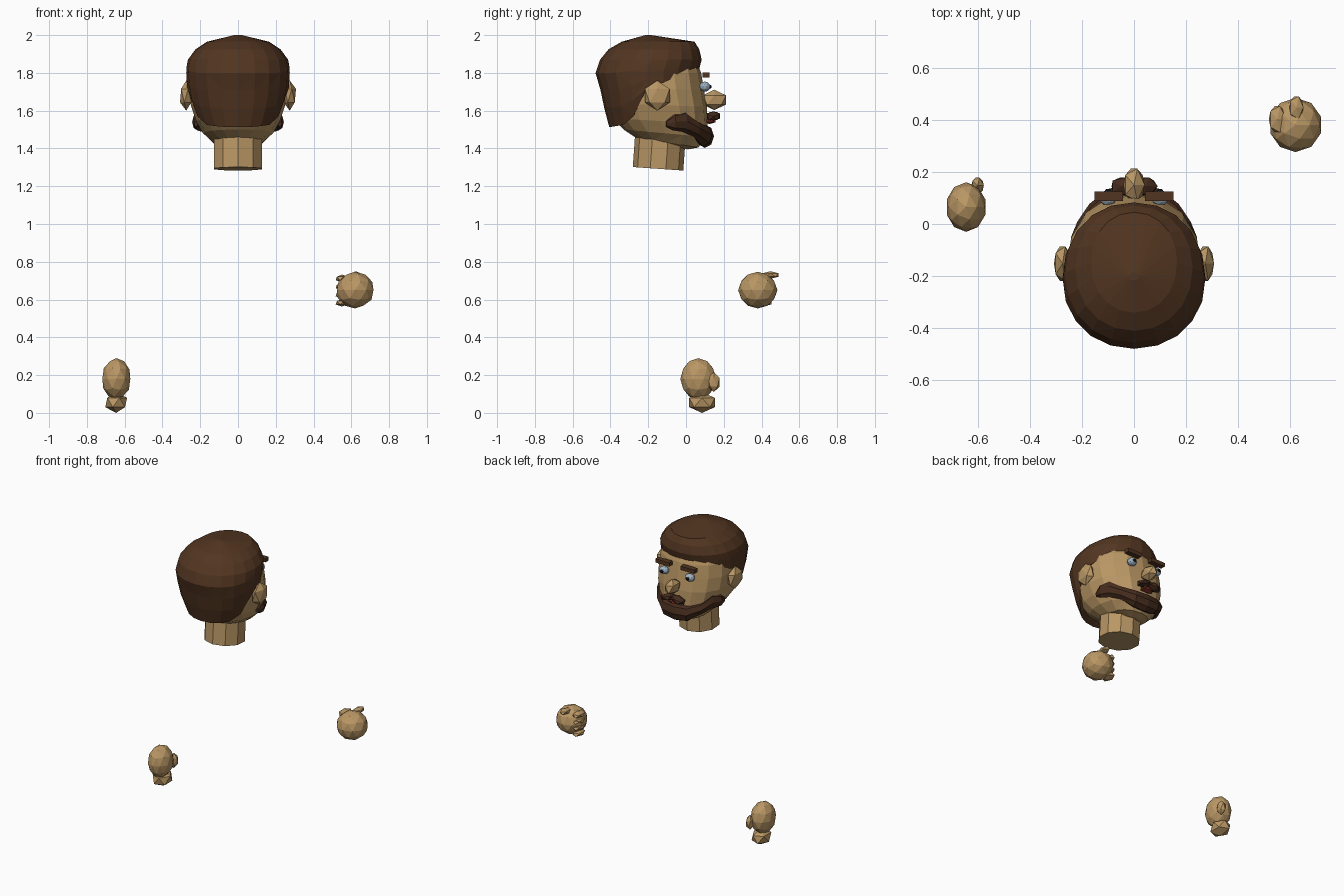
import bpy, bmesh, math
from mathutils import Vector, Matrix

if "Cube" in bpy.data.objects:
    bpy.data.objects.remove(bpy.data.objects["Cube"])


def mat(name, rgb):
    m = bpy.data.materials.new(name)
    m.diffuse_color = (*rgb, 1)
    m.use_nodes = True
    m.node_tree.nodes["Principled BSDF"].inputs["Base Color"].default_value = m.diffuse_color
    return m


SKIN = mat("skin", (0.49, 0.31, 0.13))
HAIR = mat("hair", (0.085, 0.036, 0.015))
BEARD = mat("beard", (0.06, 0.025, 0.012))
EYE = mat("eye", (0.35, 0.45, 0.55))
PUPIL = mat("pupil", (0.01, 0.01, 0.012))
LIP = mat("lip", (0.2, 0.03, 0.02))


def finish(name, bm, material):
    bmesh.ops.recalc_face_normals(bm, faces=bm.faces[:])
    me = bpy.data.meshes.new(name)
    bm.to_mesh(me)
    bm.free()
    me.materials.append(material)
    ob = bpy.data.objects.new(name, me)
    bpy.context.collection.objects.link(ob)
    return ob


def blob(name, center, half, material, sub=1, tilt=0.0):
    """Faceted ball fitted exactly to the half sizes, tilted about y."""
    bm = bmesh.new()
    bmesh.ops.create_icosphere(bm, subdivisions=sub, radius=1)
    ext = [max(abs(v.co[i]) for v in bm.verts) for i in range(3)]
    rot = Matrix.Rotation(tilt, 3, 'Y')
    for v in bm.verts:
        p = Vector(v.co[i] / ext[i] * half[i] for i in range(3))
        v.co = rot @ p + Vector(center)
    return finish(name, bm, material)


def loft(name, rings, material):
    """Skin rings of points into a closed flat-faced body."""
    bm = bmesh.new()
    vs = [[bm.verts.new(p) for p in r] for r in rings]
    n = len(vs[0])
    for a, b in zip(vs, vs[1:]):
        for i in range(n):
            j = (i + 1) % n
            bm.faces.new((a[i], a[j], b[j], b[i]))
    bm.faces.new(vs[0])
    bm.faces.new(vs[-1])
    bmesh.ops.triangulate(bm, faces=[f for f in bm.faces if len(f.verts) == 4])
    return finish(name, bm, material)


def unit(a, e):
    """Rounded-square direction (side, front)."""
    s, c = math.sin(a), math.cos(a)
    return (math.copysign(abs(s) ** e, s), math.copysign(abs(c) ** e, c))


# head: tilted rings given as front y, front z, back y, back z, half width
skull = [(0.01, 1.395, -0.10, 1.42, 0.05), (0.065, 1.405, -0.27, 1.46, 0.13),
         (0.11, 1.46, -0.33, 1.50, 0.185), (0.115, 1.53, -0.385, 1.56, 0.222),
         (0.11, 1.62, -0.41, 1.64, 0.25), (0.095, 1.71, -0.43, 1.72, 0.258),
         (0.08, 1.80, -0.43, 1.80, 0.25), (0.05, 1.88, -0.40, 1.88, 0.21),
         (-0.02, 1.93, -0.34, 1.93, 0.14)]
N = 16
rings = []
for yf, zf, yb, zb, w in skull:
    ring = []
    for i in range(N):
        s, c = unit(2 * math.pi * i / N, 0.86)
        k = (c + 1) / 2
        ring.append((w * s, yb + (yf - yb) * k, zb + (zf - zb) * k))
    rings.append(ring)
loft("head", rings, SKIN)

# hair: cap whose lower edge follows a hairline; rows are z, back y, front y, half width
cap = [(1.50, -0.40, 0.0, 0.19), (1.53, -0.415, 0.0, 0.205), (1.60, -0.43, 0.01, 0.24),
       (1.70, -0.45, 0.04, 0.268), (1.82, -0.485, 0.07, 0.275), (1.87, -0.455, 0.083, 0.265),
       (1.925, -0.41, 0.07, 0.225), (1.965, -0.34, 0.045, 0.165), (1.985, -0.27, -0.08, 0.09),
       (2.0, -0.215, -0.185, 0.02)]
hairline = [(-0.5, 1.51), (-0.32, 1.53), (-0.26, 1.60), (-0.21, 1.72), (-0.1, 1.75),
            (0.0, 1.80), (0.2, 1.83)]


def interp(table, x):
    for p, q in zip(table, table[1:]):
        if x <= q[0]:
            k = max(0, (x - p[0]) / (q[0] - p[0]))
            return [a + (b - a) * k for a, b in zip(p[1:], q[1:])]
    return list(table[-1][1:])


def cap_point(a, z, shrink=1.0):
    yb, yf, w = interp(cap, z)
    s, c = unit(a, 0.95)
    return (w * s * shrink, (yb + yf) / 2 + (yf - yb) / 2 * c * shrink, z)


N = 20
rings = [[] for _ in range(9)]
for i in range(N):
    a = 2 * math.pi * i / N
    z0 = interp(hairline, -0.2 + 0.28 * math.cos(a))[0]
    rings[0].append(cap_point(a, z0 + 0.02, 0.8))
    heights = [z0 + (1.87 - z0) * k for k in (0, 0.28, 0.55, 0.8, 1)] + [1.925, 1.965, 2.0]
    for r, z in zip(rings[1:], heights):
        r.append(cap_point(a, z))
loft("hair", rings, HAIR)

# neck: ten-sided, leaning slightly forward
bm = bmesh.new()
bmesh.ops.create_cone(bm, cap_ends=True, segments=10, radius1=0.134, radius2=0.134, depth=0.2,
                      matrix=Matrix.Translation((0, -0.141, 1.392)) @ Matrix.Rotation(-0.07, 4, 'X'))
finish("neck", bm, SKIN)

# beard: band around the jaw, swept through oval sections (x, y, z, thickness, height)
half = [(0.0, 0.1, 1.465, 0.048, 0.062), (0.075, 0.09, 1.47, 0.05, 0.058),
        (0.14, 0.045, 1.505, 0.045, 0.045), (0.185, -0.015, 1.545, 0.04, 0.058),
        (0.215, -0.065, 1.54, 0.03, 0.045), (0.222, -0.105, 1.53, 0.01, 0.015)]
path = [(-x, *r) for x, *r in half[:0:-1]] + half
rings = []
for i, (x, y, z, t, h) in enumerate(path):
    p, q = path[max(i - 1, 0)], path[min(i + 1, len(path) - 1)]
    out = Vector((-(q[1] - p[1]), q[0] - p[0], 0)).normalized()
    rings.append([Vector((x, y, z)) + out * t * math.cos(k * math.pi / 4)
                  + Vector((0, 0, h * math.sin(k * math.pi / 4))) for k in range(8)])
loft("beard", rings, BEARD)

# face features
blob("nose", (0, 0.15, 1.657), (0.041, 0.062, 0.054), SKIN)
blob("mouth", (0, 0.125, 1.545), (0.045, 0.03, 0.016), LIP)
for side, s in (("left", -1), ("right", 1)):
    blob(side + "_moustache", (s * 0.04, 0.145, 1.572), (0.05, 0.034, 0.024), BEARD, 1, s * 0.25)
    blob(side + "_eye", (s * 0.1, 0.1, 1.727), (0.032, 0.03, 0.027), EYE, 2)
    blob(side + "_pupil", (s * 0.1, 0.122, 1.727), (0.014, 0.013, 0.014), PUPIL)
    blob(side + "_ear", (s * 0.274, -0.152, 1.68), (0.033, 0.066, 0.08), SKIN)
    bm = bmesh.new()
    bmesh.ops.create_cube(bm, size=1, matrix=Matrix.Translation((s * 0.097, 0.106, 1.788))
                          @ Matrix.Diagonal((0.108, 0.036, 0.026, 1)))
    finish(side + "_eyebrow", bm, HAIR)

# lowered hand
blob("lowered_palm", (-0.644, 0.065, 0.18), (0.074, 0.095, 0.11), SKIN, 2)
blob("lowered_fingers", (-0.645, 0.085, 0.055), (0.058, 0.068, 0.055), SKIN)
blob("lowered_thumb", (-0.6, 0.147, 0.163), (0.024, 0.031, 0.053), SKIN)

# raised fist
blob("raised_fist", (0.62, 0.38, 0.65), (0.097, 0.104, 0.097), SKIN, 2)
for i in range(4):
    blob(f"raised_finger_{i + 1}", (0.55, 0.402, 0.583 + i * 0.043), (0.033, 0.05, 0.02), SKIN)
blob("raised_thumb", (0.623, 0.447, 0.73), (0.027, 0.043, 0.02), SKIN)
